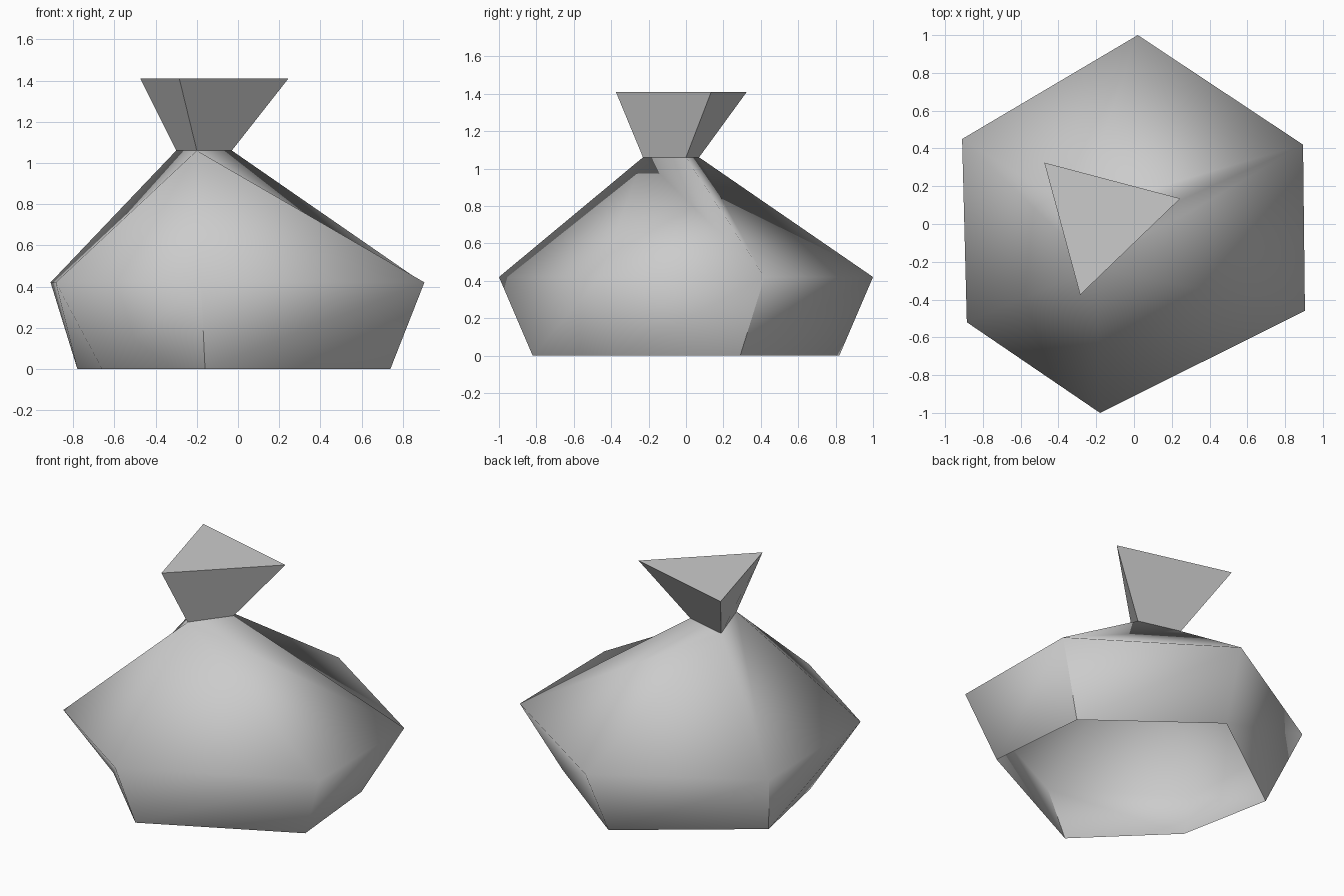
import bpy
import bmesh

cube = bpy.data.objects.get("Cube")
if cube:
    bpy.data.objects.remove(cube, do_unlink=True)

# One plain grey cloth colour
GREY = (0.6, 0.6, 0.6, 1)
cloth = bpy.data.materials.new("grey_cloth")
cloth.use_nodes = True
cloth.diffuse_color = GREY
cloth.node_tree.nodes["Principled BSDF"].inputs["Base Color"].default_value = GREY

# Outlines, counter-clockwise from above
BASE = [(-0.16, -0.82), (0.74, -0.37), (0.68, 0.29), (-0.02, 0.82), (-0.78, 0.27), (-0.66, -0.33)]
BELLY = [(-0.18, -1.0), (0.905, -0.46), (0.895, 0.42), (0.02, 1.0), (-0.91, 0.45), (-0.885, -0.52)]
NECK = [(-0.2, -0.23), (-0.03, 0.0), (-0.3, 0.07)]
MOUTH = [(-0.285, -0.375), (0.245, 0.135), (-0.475, 0.325)]


def ring(bm, outline, z):
    return [bm.verts.new((x, y, z)) for x, y in outline]


def bridge(bm, low, high):
    n = len(low)
    for i in range(n):
        j = (i + 1) % n
        bm.faces.new((low[i], low[j], high[j], high[i]))


def finish(bm, name, smooth):
    mesh = bpy.data.meshes.new(name)
    for face in bm.faces:
        face.smooth = smooth
    bm.to_mesh(mesh)
    bm.free()
    mesh.materials.append(cloth)
    obj = bpy.data.objects.new(name, mesh)
    bpy.context.collection.objects.link(obj)


# Sack body, open below: six-sided belly gathered into a three-sided neck
bm = bmesh.new()
base, belly, neck = ring(bm, BASE, 0), ring(bm, BELLY, 0.42), ring(bm, NECK, 1.06)
bridge(bm, base, belly)
front, left, back = neck

# Wide folds fan out from the front and back neck corners
for tip, corners in ((front, (4, 5, 0, 1, 2)), (back, (2, 3, 4))):
    for a, b in zip(corners, corners[1:]):
        bm.faces.new((belly[a], belly[b], tip))

# Narrow tucks between the folds
for corner, tip, following in ((2, front, left), (2, left, back), (4, back, front)):
    bm.faces.new((belly[corner], following, tip))

# Creases rising from every other base corner, fading out at the belly
for low, high in zip(base[::2], belly[::2]):
    bm.edges.get((low, high)).smooth = False
finish(bm, "sack_body", True)

# Flared, flat-shaded top of the sack
bm = bmesh.new()
neck, mouth = ring(bm, NECK, 1.06), ring(bm, MOUTH, 1.41)
bridge(bm, neck, mouth)
bm.faces.new(mouth)
finish(bm, "sack_top", False)
